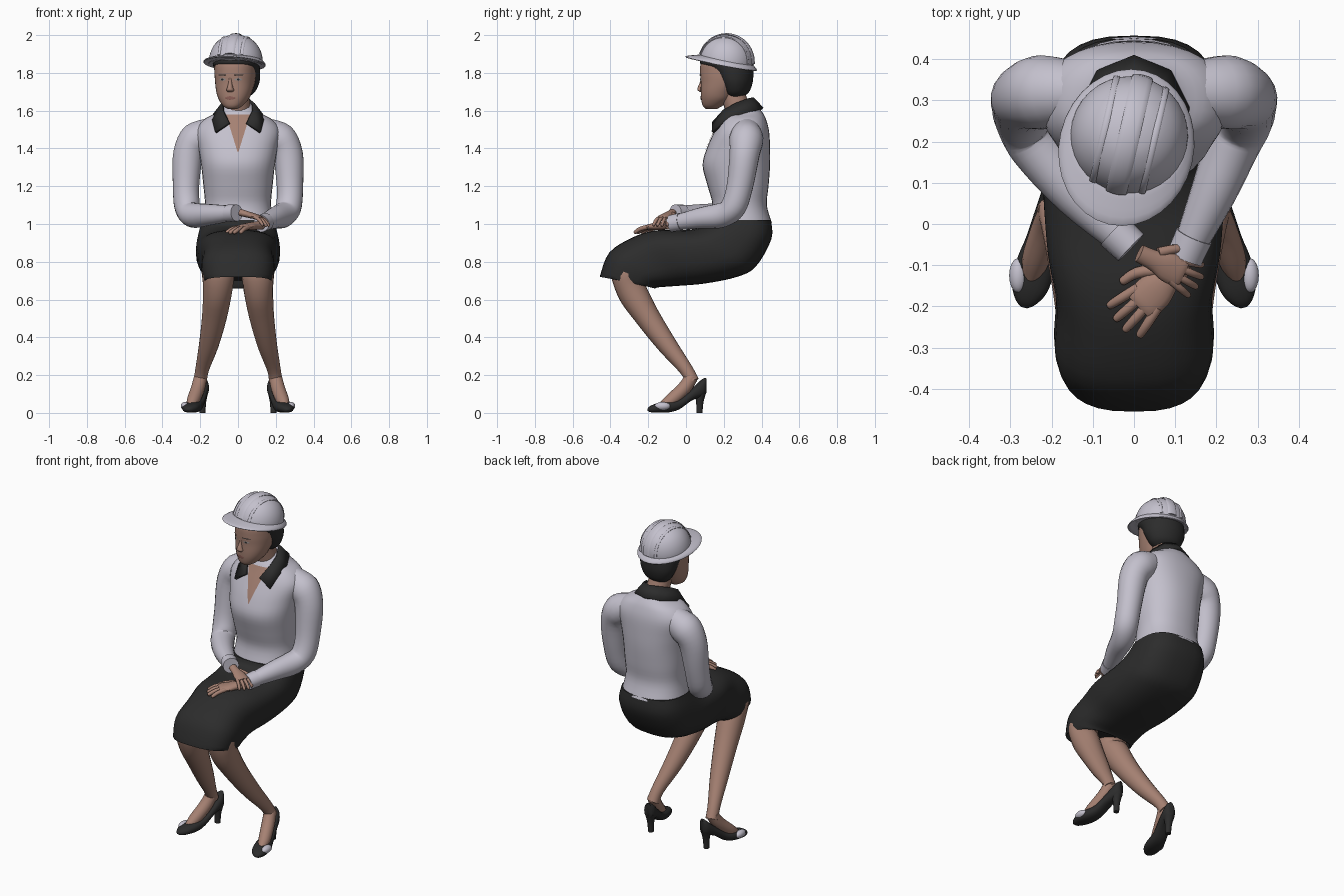
import bpy, bmesh, math
from mathutils import Vector as V, Matrix as M
from mathutils.bvhtree import BVHTree

if "Cube" in bpy.data.objects:
    bpy.data.objects.remove(bpy.data.objects["Cube"])


def mat(name, rgb):
    m = bpy.data.materials.new(name)
    m.diffuse_color = (*rgb, 1)
    m.use_nodes = True
    m.node_tree.nodes["Principled BSDF"].inputs["Base Color"].default_value = m.diffuse_color
    return m


LIGHT = mat("pale_grey", (0.55, 0.53, 0.61))
DARK = mat("charcoal", (0.025, 0.025, 0.025))
SKIN = mat("skin", (0.38, 0.22, 0.17))
LIPS = mat("lips", (0.27, 0.12, 0.10))
EYES = mat("eye_grey", (0.30, 0.28, 0.28))


def finish(name, bm, m, angle=50):
    bmesh.ops.recalc_face_normals(bm, faces=bm.faces)
    me = bpy.data.meshes.new(name)
    bm.to_mesh(me)
    bm.free()
    me.materials.append(m)
    ob = bpy.data.objects.new(name, me)
    bpy.context.collection.objects.link(ob)
    bpy.ops.object.select_all(action='DESELECT')
    ob.select_set(True)
    bpy.context.view_layer.objects.active = ob
    bpy.ops.object.shade_smooth_by_angle(angle=math.radians(angle))
    return ob


def smooth(a, b, c, d, t):
    return 0.5 * (2*b + (c - a)*t + (2*a - 5*b + 4*c - d)*t*t + (3*b - a - 3*c + d)*t**3)


def loft(name, rings, m, n=24, steps=4, p=2.0):
    """Smooth skin through rings of (centre, half axis u, half axis v)."""
    k, full = len(rings), []
    for i in range(k - 1):
        q = [rings[max(0, min(k - 1, i + j))] for j in (-1, 0, 1, 2)]
        for s in range(steps):
            full.append([smooth(*[r[c] for r in q], s / steps) for c in range(3)])
    full.append(rings[-1])
    bm, prev = bmesh.new(), None
    f = lambda x: math.copysign(abs(x) ** (2 / p), x)
    for idx, (c, u, v) in enumerate(full):
        ring = [bm.verts.new(c + u * f(math.cos(a)) + v * f(math.sin(a)))
                for a in (2 * math.pi * j / n for j in range(n))]
        if prev:
            for j in range(n):
                bm.faces.new((prev[j], prev[(j+1) % n], ring[(j+1) % n], ring[j]))
        if idx in (0, len(full) - 1):
            bm.faces.new(ring)
        prev = ring
    return finish(name, bm, m)


def level(z, yf, yb, hw):
    """Horizontal ring from front y to back y."""
    return V((0, (yf + yb) / 2, z)), V((hw, 0, 0)), V((0, (yb - yf) / 2, 0))


def tube(name, pts, m, n=16, steps=4, tip=False, flat=1.0, up=(0.3, 0.2, 1)):
    """Round limb through (x, y, z, radius) points."""
    P, R = [V(q[:3]) for q in pts], [q[3] for q in pts]
    if tip:
        P.append(P[-1] + (P[-1] - P[-2]).normalized() * R[-1] * 0.7)
        R.append(R[-1] * 0.45)
    rings, side = [], None
    for i, c in enumerate(P):
        t = (P[min(i+1, len(P)-1)] - P[max(i-1, 0)]).normalized()
        if side is None:
            side = t.cross(V(up))
        side = (side - t * side.dot(t)).normalized()
        rings.append((c, side * R[i], t.cross(side) * R[i] * flat))
    return loft(name, rings, m, n, steps)


def patch(name, target, rows, m, off=0.004, cols=8):
    """Thin plate laid on the front of target, rows of (z, x0, x1)."""
    tb = bmesh.new()
    tb.from_mesh(target.data)
    tree = BVHTree.FromBMesh(tb)
    bm, prev = bmesh.new(), None
    for z, x0, x1 in rows:
        row = []
        for j in range(cols + 1):
            x = x0 + (x1 - x0) * j / cols
            hit = tree.ray_cast(V((x, -2, z)), V((0, 1, 0)))[0]
            row.append(bm.verts.new((x, (hit.y if hit else 0) - off, z)))
        if prev:
            for j in range(cols):
                bm.faces.new((prev[j], prev[j+1], row[j+1], row[j]))
        prev = row
    tb.free()
    return finish(name, bm, m)


def ball(name, c, r, m):
    bm = bmesh.new()
    bmesh.ops.create_uvsphere(bm, u_segments=20, v_segments=12, radius=1,
                              matrix=M.Translation(c) @ M.Diagonal((*r, 1)))
    return finish(name, bm, m)


# Blouse body and open neckline
torso = loft("blouse", [level(*r) for r in (
    (1.005, .12, .455, .19), (1.10, .14, .428, .175), (1.20, .115, .437, .183),
    (1.31, .088, .445, .195), (1.40, .11, .445, .21), (1.49, .15, .44, .225),
    (1.55, .18, .425, .185), (1.59, .20, .405, .115), (1.64, .24, .365, .07))], LIGHT, n=32, p=2.3)
patch("neckline_skin", torso,
      [(1.38 + .2 * i / 10, -.062 * (i / 10) - .002, .062 * (i / 10) + .002) for i in range(11)], SKIN)
tube("neck", [(0, .30, 1.54, .075), (0, .27, 1.62, .066), (-.01, .235, 1.73, .064)], SKIN)

# Collar as one folded strip round the neck: inner and outer edges, mirrored
half = [((0, .352, 1.665), (0, .405, 1.61)), ((.052, .325, 1.66), (.085, .37, 1.60)),
        ((.082, .26, 1.635), (.128, .285, 1.575)), ((.078, .20, 1.60), (.132, .205, 1.545)),
        ((.045, .143, 1.535), (.118, .142, 1.485))]
strip = [[(-x, y, z) for x, y, z in pr] for pr in half[:0:-1]] + [list(pr) for pr in half]
bm = bmesh.new()
vs = [[bm.verts.new(q) for q in pr] for pr in strip]
for a, b in zip(vs, vs[1:]):
    bm.faces.new((a[0], b[0], b[1], a[1]))
collar = finish("collar", bm, DARK)
sol = collar.modifiers.new("thickness", 'SOLIDIFY')
sol.thickness, sol.offset = 0.016, 0

# Skirt: rings between a top edge and an under edge, bending forward over the thighs
skirt = []
for ty, tz, by, bz, hw in ((.12, 1.02, .45, 1.02, .188), (.10, .99, .452, .92, .208),
                           (.03, .972, .37, .775, .222), (-.05, .968, .27, .72, .222),
                           (-.165, .965, .10, .685, .212), (-.28, .93, -.05, .672, .19),
                           (-.405, .85, -.145, .665, .194), (-.455, .725, -.168, .66, .18),
                           (-.44, .745, -.18, .70, .165)):
    a, b = V((0, ty, tz)), V((0, by, bz))
    skirt.append(((a + b) / 2, V((hw, 0, 0)), (b - a) / 2))
loft("skirt", skirt, DARK, n=32, p=2.7)

# Sleeves and cuffs
upper = [(.12, .32, 1.50, .07), (.22, .32, 1.45, .09), (.264, .31, 1.37, .08),
         (.275, .285, 1.20, .070), (.268, .25, 1.09, .068), (.238, .19, 1.047, .066)]
fore = {1: [(.19, .07, 1.03, .055), (.13, -.065, 1.005, .038)],
        -1: [(.14, .07, 1.05, .055), (.02, -.045, 1.058, .038)]}
for s, side in ((1, "left"), (-1, "right")):
    arm = [(s * x, y, z, r) for x, y, z, r in upper + fore[s]]
    tube(side + "_sleeve", arm, LIGHT, n=20)
    a, b = V(arm[-2][:3]), V(arm[-1][:3])
    d = (b - a).normalized()
    tube(side + "_cuff", [(*(b - d * .04), .047), (*(b + d * .018), .045)], LIGHT, steps=1)


def hand(side, wrist, d, thumb, size, droop):
    """Flat palm, four fingers and a thumb."""
    w, d = V(wrist), V(d).normalized()
    across = d.cross(V((0, 0, 1))).normalized()
    n = across.cross(d)
    at = lambda f, a, h=0: w + (d * f + across * a + n * h) * size
    loft(side + "_palm", [(at(f, 0), across * hw * size, n * th * size) for f, hw, th in
         ((-.03, .026, .022), (.02, .030, .020), (.06, .042, .018), (.10, .042, .014), (.115, .036, .008))], SKIN, n=16)
    for i in range(4):
        a = (i - 1.5) * .021
        ln = (.068, .082, .08, .07)[i]
        tube(f"{side}_finger_{i+1}", [(*at(.085, a), .0115 * size), (*at(.09 + ln * .55, a * 1.3, -droop * .3), .011 * size),
             (*at(.09 + ln, a * 1.5, -droop), .009 * size)], SKIN, n=10, steps=3, tip=True)
    tube(side + "_thumb", [(*at(.02, thumb * .025), .016 * size), (*at(.065, thumb * .058, -.005), .013 * size),
         (*at(.10, thumb * .066, -.012), .010 * size)], SKIN, n=10, steps=3, tip=True)


hand("right_hand", (.035, -.082, 1.055), (.13, -.062, -.035), -1, .85, .035)
hand("left_hand", (.10, -.115, .992), (-.17, -.165, -.02), 1, 1.08, .02)

# Legs, shoes and heels, mirrored
for s, side in ((1, "left"), (-1, "right")):
    tube(side + "_leg", [(s * x, y, z, r) for x, y, z, r in (
        (.10, -.22, .80, .075), (.105, -.315, .735, .085), (.108, -.29, .65, .078), (.125, -.205, .51, .066),
        (.155, -.10, .36, .052), (.19, .0, .23, .036), (.20, .035, .165, .036))], SKIN, n=20)
    tube(side + "_foot", [(s * x, y, z, r) for x, y, z, r in (
        (.198, .03, .19, .035), (.212, -.01, .13, .037), (.238, -.085, .062, .034), (.25, -.13, .035, .02))], SKIN)
    heel, toe = V((s * .18, .105, 0)), V((s * .268, -.205, 0))
    d = (toe - heel).normalized()
    across = d.cross(V((0, 0, 1)))
    loft(side + "_shoe", [(heel + d * t + V((0, 0, (a + b) / 2)), across * hw, V((0, 0, (b - a) / 2)))
         for t, a, b, hw in ((0, .10, .185, .016), (.02, .085, .178, .033), (.08, .065, .125, .038),
                             (.15, .018, .075, .041), (.21, .002, .062, .048), (.27, .002, .05, .044),
                             (.305, .004, .036, .026), (.32, .012, .022, .008))], DARK, n=20, p=2.4)
    h = heel + d * .03
    tube(side + "_heel", [(h.x, h.y, .115, .033), (h.x, h.y - .003, .06, .02), (h.x, h.y - .005, 0, .016)],
         DARK, n=12, up=(0, 1, 0))
    ball(side + "_shoe_patch", (s * .281, -.125, .036), (.022, .042, .022), LIGHT)

# Head, built facing -y about its own axis, then turned
head = loft("head", [level(*r) for r in (
    (1.608, -.105, -.05, .022), (1.625, -.122, -.02, .05), (1.66, -.13, .03, .078), (1.70, -.132, .06, .094),
    (1.75, -.132, .10, .104), (1.80, -.135, .12, .108), (1.86, -.128, .12, .104), (1.91, -.07, .08, .07))],
    SKIN, n=28, p=2.2)
parts = [head]
parts.append(loft("hair", [level(*r) for r in (
    (1.675, .02, .095, .06), (1.70, -.005, .125, .09), (1.75, -.03, .143, .114), (1.80, -.062, .147, .121),
    (1.83, -.10, .145, .122), (1.85, -.137, .142, .12), (1.89, -.13, .13, .11))], DARK, n=28))
parts.append(loft("nose", [level(*r) for r in (
    (1.698, -.138, -.11, .012), (1.708, -.152, -.11, .021), (1.722, -.152, -.11, .016),
    (1.75, -.140, -.11, .010), (1.78, -.134, -.11, .008))], SKIN, n=12))
lens = lambda z, x, h, w: [(z + h * k, x - w * math.sqrt(1 - k*k) - .001, x + w * math.sqrt(1 - k*k) + .001)
                           for k in (-1, -.5, 0, .5, 1)]
for s, side in ((1, "left"), (-1, "right")):
    parts.append(patch(side + "_eye", head, lens(1.765, s * .043, .007, .018), EYES, .002))
    parts.append(patch(side + "_pupil", head, lens(1.765, s * .043, .006, .006), DARK, .004))
    parts.append(patch(side + "_brow", head, lens(1.789, s * .045, .003, .024), DARK, .003))
parts.append(patch("lips", head, lens(1.667, 0, .010, .028), LIPS, .004))
turn = M.Rotation(math.radians(-13), 4, 'Z')
for ob in parts:
    ob.data.transform(M.Translation((-.012, .21, 0)) @ turn)

# Hard hat: dome, ridges and brim, tilted back
hat = [loft("hat_dome", [(V((0, 0, h)), V((.143 * r, 0, 0)), V((0, .145 * r, 0))) for h, r in
       ((-.01, 1), (.03, .985), (.07, .90), (.105, .74), (.132, .50), (.145, .24), (.148, .03))], LIGHT, n=32)]
for x, w, k in ((0, .026, 1.0), (-.06, .010, .90), (.06, .010, .90)):
    arc = [(x, -.147 * k * math.cos(a), .151 * k * math.sin(a), w)
           for a in (math.radians(8 + 16.4 * i) for i in range(11))]
    hat.append(tube("hat_ridge", arc, LIGHT, n=12, steps=2, flat=.25 if x == 0 else .5, up=(0, 0, 1)))
brim = lambda z, f, b, w: (V((0, (b + f) / 2, z)), V((w, 0, 0)), V((0, (b - f) / 2, 0)))
hat.append(loft("hat_brim", [brim(.018, -.14, .14, .138), brim(.006, -.185, .155, .154), brim(-.004, -.216, .166, .162),
                             brim(-.012, -.216, .166, .162), brim(-.008, -.15, .14, .14)], LIGHT, n=32, steps=2))
for ob in hat:
    ob.data.transform(M.Translation((-.012, .213, 1.853)) @ turn @ M.Rotation(math.radians(-11), 4, 'X'))
